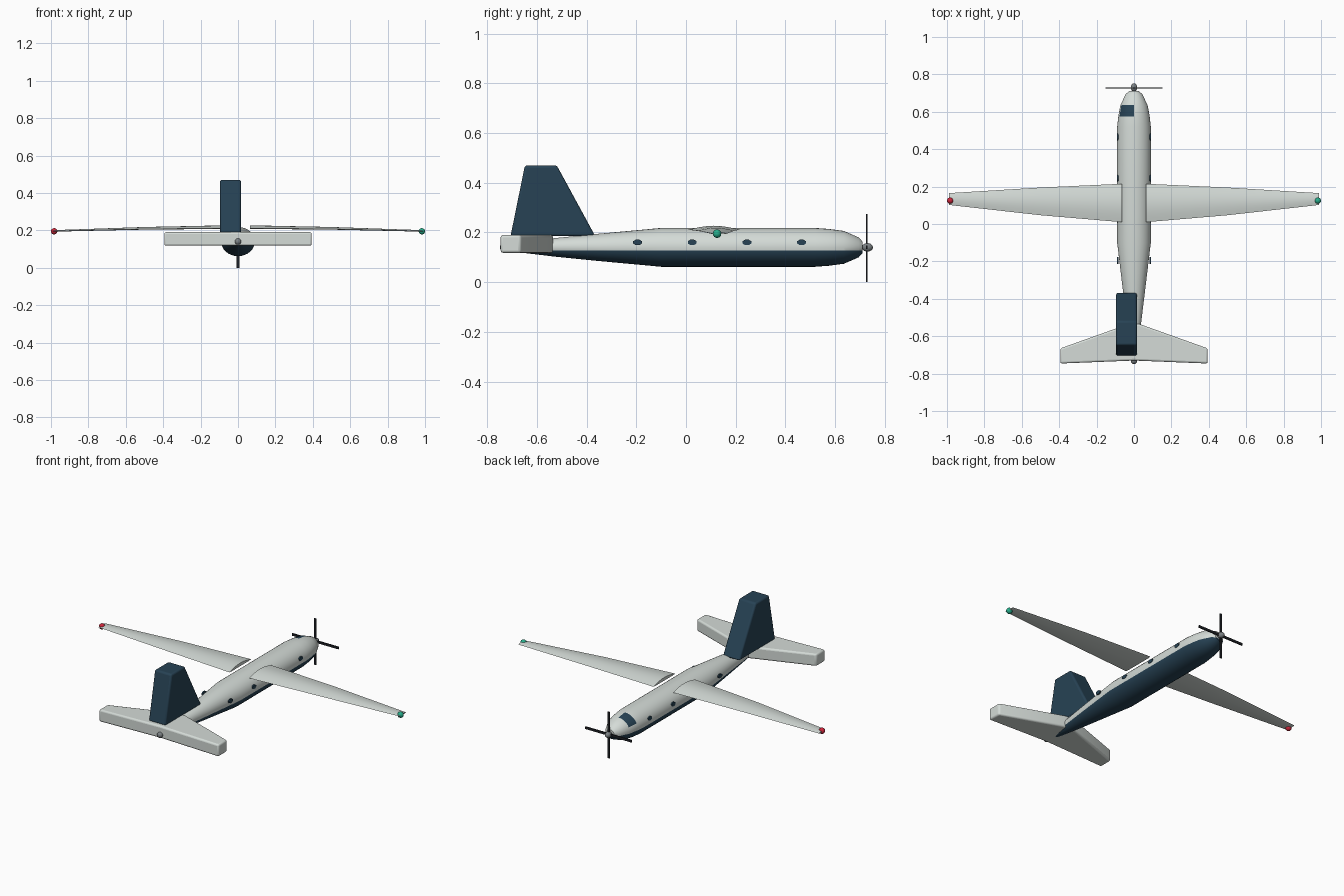
import bpy, bmesh
from math import sin, cos, pi
from mathutils import Vector, Matrix

cube = bpy.data.objects.get("Cube")
if cube:
    bpy.data.objects.remove(cube, do_unlink=True)


def material(name, rgb):
    m = bpy.data.materials.new(name)
    m.use_nodes = True
    m.diffuse_color = (*rgb, 1)
    m.node_tree.nodes["Principled BSDF"].inputs["Base Color"].default_value = (*rgb, 1)
    return m


WHITE = material("pale grey", (0.66, 0.71, 0.68))
NAVY = material("dark navy", (0.02, 0.055, 0.09))
BLACK = material("near black", (0.012, 0.014, 0.018))
GREY = material("mid grey", (0.2, 0.22, 0.23))
RED = material("signal red", (0.62, 0.02, 0.045))
GREEN = material("signal green", (0.02, 0.42, 0.26))
AXIS_Z = 0.14


def finish(bm, name, mats, smooth=True):
    bmesh.ops.recalc_face_normals(bm, faces=bm.faces)
    mesh = bpy.data.meshes.new(name)
    bm.to_mesh(mesh)
    bm.free()
    ob = bpy.data.objects.new(name, mesh)
    bpy.context.collection.objects.link(ob)
    for m in mats:
        mesh.materials.append(m)
    if smooth:
        bpy.ops.object.select_all(action='DESELECT')
        ob.select_set(True)
        bpy.context.view_layer.objects.active = ob
        bpy.ops.object.shade_smooth_by_angle(angle=0.6)
    return ob


def loft(rings):
    """Skin a list of equal closed rings and cap both ends."""
    bm = bmesh.new()
    rows = [[bm.verts.new(p) for p in ring] for ring in rings]
    n = len(rows[0])
    for a, b in zip(rows, rows[1:]):
        for i in range(n):
            j = (i + 1) % n
            bm.faces.new((a[i], a[j], b[j], b[i]))
    bm.faces.new(rows[0])
    bm.faces.new(rows[-1])
    return bm


def slab(name, outline, place, low, high, mat):
    """Extruded outline with rounded edges."""
    bm = loft([[place(u, v, w) for u, v in outline] for w in (low, high)])
    ob = finish(bm, name, [mat])
    bev = ob.modifiers.new("rounded edges", 'BEVEL')
    bev.width = 0.01
    bev.segments = 3
    return ob


def ball(name, centre, size, mat):
    bm = bmesh.new()
    bmesh.ops.create_uvsphere(bm, u_segments=20, v_segments=12, radius=1,
                              matrix=Matrix.Translation(centre) @ Matrix.Diagonal((*size, 1)))
    return finish(bm, name, [mat])


def box(name, centre, size, mat):
    bm = bmesh.new()
    bmesh.ops.create_cube(bm, size=1,
                          matrix=Matrix.Translation(centre) @ Matrix.Diagonal((*size, 1)))
    return finish(bm, name, [mat], False)


# Fuselage: y, half width, half height
stations = [(-0.74, 0.012, 0.012), (-0.53, 0.038, 0.037), (-0.35, 0.06, 0.055),
            (-0.1, 0.09, 0.078), (0.52, 0.09, 0.078), (0.575, 0.084, 0.074),
            (0.635, 0.073, 0.066), (0.695, 0.044, 0.04), (0.711, 0.024, 0.022)]
N = 32
bm = loft([[(rx * cos(2 * pi * i / N), y, AXIS_Z + rz * sin(2 * pi * i / N)) for i in range(N)]
           for y, rx, rz in stations])
bmesh.ops.bisect_plane(bm, geom=bm.verts[:] + bm.edges[:] + bm.faces[:],
                       plane_co=(0, 0, 0.128), plane_no=(0, 0, 1))
# Navy belly and one-sided windscreen
for f in bm.faces:
    c = f.calc_center_median()
    screen = 0.58 < c.y < 0.63 and c.x < 0 and c.z > 0.165
    f.material_index = 1 if c.z < 0.128 or screen else 0
finish(bm, "fuselage", [WHITE, NAVY])


# Wings: flat-bottomed aerofoil sections, root to tip
def section(x, trail, lead, base, thick, side):
    top = [i / 10 for i in range(11)]
    pts = [(side * x, trail + (lead - trail) * t, base + 0.003 + thick * sin(pi * t)) for t in top]
    pts += [(side * x, trail + (lead - trail) * t, base) for t in (0.9, 0.5, 0.1)]
    return pts


for side, label, lamp in ((1, "left", GREEN), (-1, "right", RED)):
    rings = [section(0.065, 0.01, 0.215, 0.208, 0.016, side),
             section(0.5, 0.047, 0.195, 0.204, 0.011, side),
             section(0.99, 0.102, 0.165, 0.193, 0.005, side)]
    finish(loft(rings), label + "_wing", [WHITE])
    ball(label + "_wingtip_light", (side * 0.983, 0.125, 0.195), (0.017, 0.017, 0.017), lamp)

    # Portholes
    for k in range(4):
        bm = bmesh.new()
        place = (Matrix.Translation((side * 0.087, -0.195 + 0.22 * k, 0.16))
                 @ Matrix.Diagonal((1, 0.019, 0.012, 1))
                 @ Matrix.Rotation(pi / 2, 4, 'Y') @ Matrix.Rotation(pi / 8, 4, 'Z'))
        bmesh.ops.create_cone(bm, cap_ends=True, segments=8, radius1=1, radius2=1,
                              depth=0.008, matrix=place)
        finish(bm, f"{label}_porthole_{k + 1}", [NAVY], False)

# Tailplane and fin
half = [(0, -0.73), (0.394, -0.746), (0.394, -0.665), (0.03, -0.535)]
plan = half + [(-x, y) for x, y in reversed(half[1:])]
slab("tailplane", plan, lambda u, v, w: (u, v, w), 0.118, 0.19, WHITE)
fin_side = [(-0.706, 0.185), (-0.365, 0.185), (-0.52, 0.47), (-0.648, 0.47)]
slab("tail_fin", fin_side, lambda u, v, w: (w, u, v), -0.096, 0.016, NAVY)
ball("tail_cap", (0, -0.733, AXIS_Z), (0.017, 0.016, 0.017), GREY)

# Propeller
ball("propeller_hub", (0, 0.73, AXIS_Z), (0.017, 0.022, 0.017), GREY)
box("vertical_blades", (0, 0.727, 0.1375), (0.014, 0.006, 0.275), BLACK)
box("horizontal_blades", (0, 0.727, AXIS_Z), (0.305, 0.006, 0.014), BLACK)
